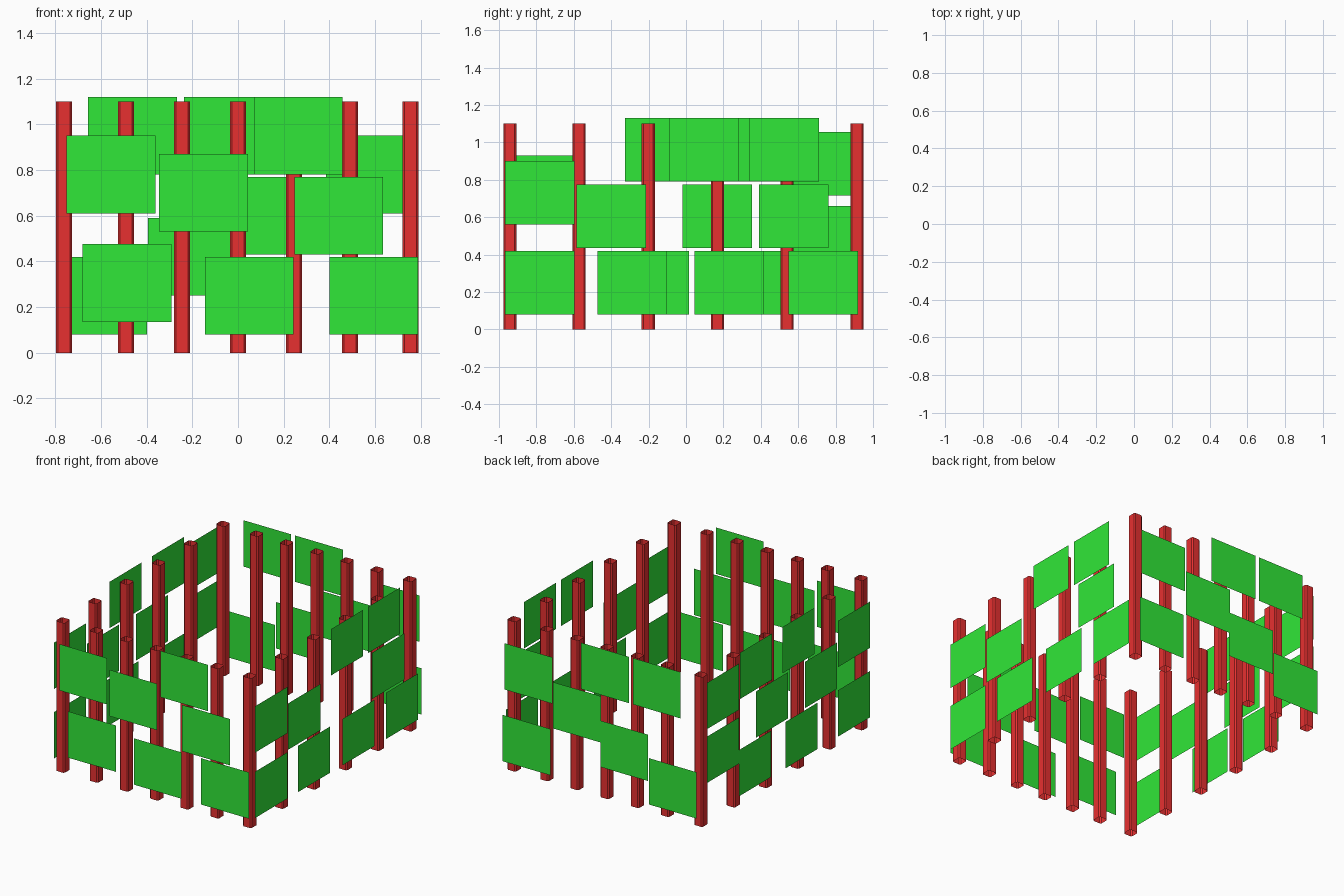
import bpy

if "Cube" in bpy.data.objects:
    bpy.data.objects.remove(bpy.data.objects["Cube"])


def material(name, color):
    m = bpy.data.materials.new(name)
    m.diffuse_color = color
    m.use_nodes = True
    m.node_tree.nodes["Principled BSDF"].inputs["Base Color"].default_value = m.diffuse_color
    return m


def make_object(name, verts, faces, mat):
    mesh = bpy.data.meshes.new(name)
    mesh.from_pydata(verts, [], faces)
    mesh.materials.append(mat)
    ob = bpy.data.objects.new(name, mesh)
    bpy.context.collection.objects.link(ob)


red = material("post_red", (0.8, 0.03, 0.03, 1))
green = material("panel_green", (0.03, 0.8, 0.04, 1))

# Posts: open-ended square tubes with chamfered corners
R, C, POST_H = 0.035, 0.026, 1.10
RING = [(R, -C), (R, C), (C, R), (-C, R), (-R, C), (-R, -C), (-C, -R), (C, -R)]


def post(name, x, y):
    n = len(RING)
    verts = [(x + a, y + b, z) for z in (0, POST_H) for a, b in RING]
    faces = [(i, (i + 1) % n, n + (i + 1) % n, n + i) for i in range(n)]
    make_object(name, verts, faces, red)


post_x = [-0.762, -0.49, -0.245, 0, 0.245, 0.49, 0.755]
post_y = [-0.942, -0.572, -0.202, 0.168, 0.54, 0.914]
for x in post_x:
    post("front_post", x, post_y[0])
    post("back_post", x, post_y[-1])
for y in post_y[1:-1]:
    post("left_post", post_x[0], y)
    post("right_post", post_x[-1], y)

# Panels: thin single sheets hung just outside the posts
PANEL_H = 0.34


def wall(name, axis, offset, width, flip, spots):
    for start, z in spots:
        us = (start, start + width)
        if flip:
            us = us[::-1]
        quad = [(us[0], z), (us[1], z), (us[1], z + PANEL_H), (us[0], z + PANEL_H)]
        if axis == 'x':
            verts = [(u, offset, h) for u, h in quad]
        else:
            verts = [(offset, u, h) for u, h in quad]
        make_object(name, verts, [(0, 1, 2, 3)], green)


wall("front_panel", 'x', -1.0, 0.388, False, [
    (-0.75, 0.61), (-0.345, 0.53), (0.07, 0.78), (0.247, 0.43),
    (-0.68, 0.135), (-0.145, 0.08), (0.40, 0.08)])
wall("back_panel", 'x', 1.0, 0.388, True, [
    (-0.656, 0.78), (-0.237, 0.78), (0.385, 0.61), (-0.01, 0.43),
    (-0.393, 0.25), (-0.787, 0.08), (0.40, 0.08)])
wall("right_panel", 'y', 0.817, 0.372, False, [
    (-0.967, 0.56), (-0.967, 0.08), (-0.585, 0.435), (-0.473, 0.08),
    (0.045, 0.08), (0.547, 0.08), (0.39, 0.435), (-0.09, 0.79), (0.34, 0.79)])
wall("left_panel", 'y', -0.817, 0.372, True, [
    (-0.967, 0.59), (-0.967, 0.08), (-0.585, 0.435), (-0.357, 0.08),
    (0.18, 0.08), (-0.018, 0.435), (-0.325, 0.79), (0.17, 0.79),
    (0.55, 0.715), (0.55, 0.32)])
